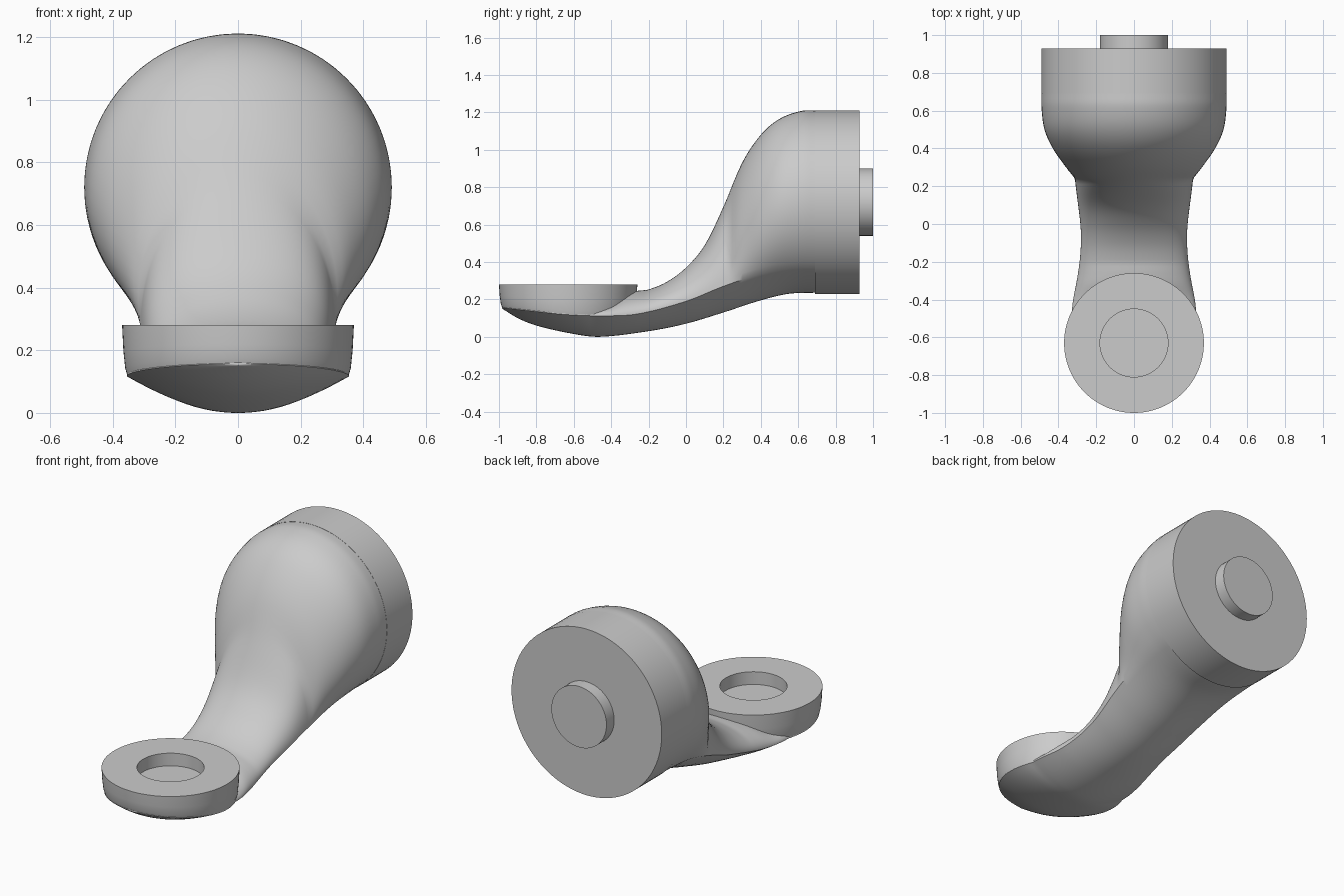
import bpy, bmesh
from math import sin, cos, pi, sqrt, asin, radians

if "Cube" in bpy.data.objects:
    bpy.data.objects.remove(bpy.data.objects["Cube"])

PAD_Y, AXIS_Z = -0.63, 0.72

# side-view and top-view guide curves, as (y, value)
TOP = [(-.99, .16), (-.8, .18), (-.6, .19), (-.42, .195), (-.32, .235), (-.25, .247), (-.2, .253),
       (-.1, .295), (0, .37), (.1, .49), (.2, .695), (.3, .93), (.4, 1.08), (.5, 1.165),
       (.62, 1.208), (.7, 1.21)]
BOTTOM = [(-.99, .155), (-.9, .1), (-.8, .06), (-.6, .015), (-.46, 0), (-.2, .03),
          (0, .07), (.2, .13), (.4, .195), (.55, .23), (.7, .236)]
CREASE_Z = [(-.99, .157), (-.8, .135), (-.63, .118), (-.45, .112), (-.26, .122), (0, .19),
            (.2, .27), (.4, .335), (.6, .368), (.7, .372)]
CREASE_W = [(-.5, .33), (-.42, .325), (-.3, .303), (-.2, .288), (-.1, .281), (0, .284),
            (.24, .313), (.6, .343), (.7, .345)]
BULGE_W = [(.2, .285), (.24, .313), (.3, .36), (.4, .43), (.5, .474), (.62, .49), (.7, .49)]


def curve(pts, y):
    """Smooth interpolation through the points, clamped at both ends."""
    if y <= pts[0][0]:
        return pts[0][1]
    if y >= pts[-1][0]:
        return pts[-1][1]
    i = next(k for k in range(len(pts) - 1) if y <= pts[k + 1][0])

    def slope(k):
        a, b = pts[max(k - 1, 0)], pts[min(k + 1, len(pts) - 1)]
        return (b[1] - a[1]) / (b[0] - a[0])
    (y0, v0), (y1, v1) = pts[i], pts[i + 1]
    h = y1 - y0
    t = (y - y0) / h
    return ((2*t**3 - 3*t*t + 1) * v0 + (t**3 - 2*t*t + t) * h * slope(i)
            + (3*t*t - 2*t**3) * v1 + (t**3 - t*t) * h * slope(i + 1))


def loft(name, rings, angle=30):
    """Skin closed rings of points and cap both ends."""
    bm = bmesh.new()
    vs = [[bm.verts.new(p) for p in r] for r in rings]
    n = len(rings[0])
    for a, b in zip(vs, vs[1:]):
        for i in range(n):
            j = (i + 1) % n
            bm.faces.new((a[i], a[j], b[j], b[i]))
    bm.faces.new(vs[0][::-1])
    bm.faces.new(vs[-1])
    bmesh.ops.remove_doubles(bm, verts=bm.verts, dist=1e-5)
    bmesh.ops.recalc_face_normals(bm, faces=bm.faces)
    me = bpy.data.meshes.new(name)
    bm.to_mesh(me)
    bm.free()
    ob = bpy.data.objects.new(name, me)
    bpy.context.collection.objects.link(ob)
    bpy.ops.object.select_all(action='DESELECT')
    ob.select_set(True)
    bpy.context.view_layer.objects.active = ob
    bpy.ops.object.shade_smooth_by_angle(angle=radians(angle))
    return ob


def arm_section(y):
    """Shallow belly up to the side crease, then an elliptical back."""
    zt, zb, zc = (curve(c, y) for c in (TOP, BOTTOM, CREASE_Z))
    if y < -.5:
        wc = sqrt(max(.355**2 - (y - PAD_Y)**2, 1e-6))
    else:
        wc = curve(CREASE_W, y)
    w = max(wc, curve(BULGE_W, y)) if y > .2 else wc
    q = sqrt(1 - (wc / w)**2)
    zm = (zc + zt * q) / (1 + q)
    start = -asin(q)
    pts = []
    for i in range(48):
        a = start + (pi - 2 * start) * i / 48
        pts.append((w * cos(a), y, zm + (zt - zm) * sin(a)))
    for i in range(24):
        u = -1 + 2 * i / 24
        pts.append((wc * u, y, zb + (zc - zb) * u * u))
    return pts


# curved arm
ys = [PAD_Y - .355 * cos(radians(a)) for a in range(0, 105, 5)]
y0 = ys[-1]
ys += [y0 + (.7 - y0) * i / 70 for i in range(1, 71)]
loft("curved_arm", [arm_section(y) for y in ys])


# ring pad with a round socket
def pad_ring(r, z=None, mix=0):
    pts = []
    for i in range(96):
        a = 2 * pi * i / 96
        y = PAD_Y + r * sin(a)
        zc = curve(CREASE_Z, y)
        pts.append((r * cos(a), y, z if z is not None else zc + (.28 - zc) * mix))
    return pts


loft("socket_pad", [pad_ring(.2, .13), pad_ring(.353), pad_ring(.36, mix=.15),
                    pad_ring(.366, mix=.5), pad_ring(.37, .28),
                    pad_ring(.18, .28), pad_ring(.18, .205)])


# drum and its round peg
def disc(r, y):
    return [(r * cos(2*pi*i/96), y, AXIS_Z + r * sin(2*pi*i/96)) for i in range(96)]


loft("drum", [disc(.491, .69), disc(.491, .928)])
loft("peg", [disc(.18, .92), disc(.18, 1.0)])
